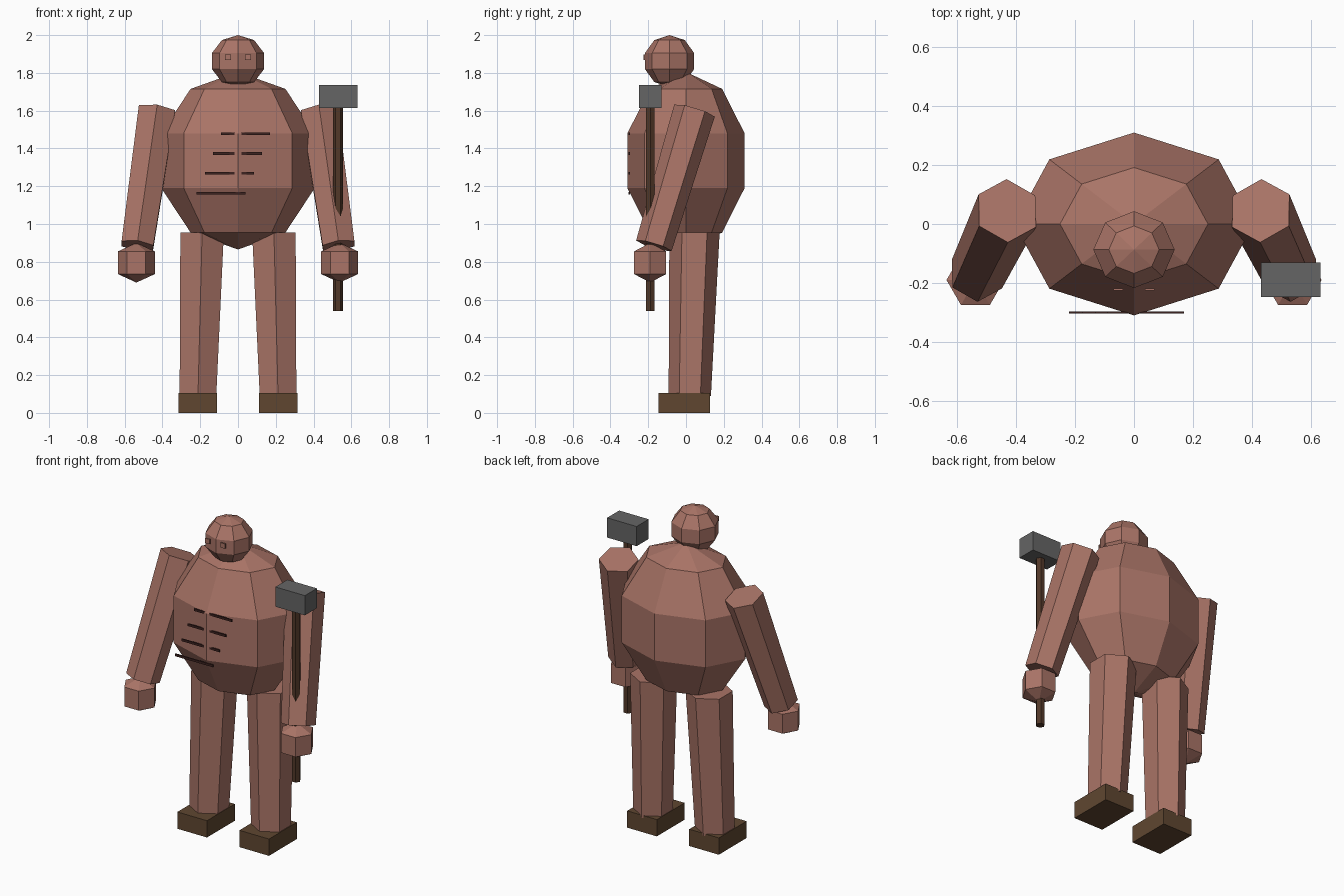
import bpy, bmesh, math
from mathutils import Vector

if "Cube" in bpy.data.objects:
    bpy.data.objects.remove(bpy.data.objects["Cube"])


def material(name, rgb):
    m = bpy.data.materials.new(name)
    m.diffuse_color = (*rgb, 1)
    m.use_nodes = True
    m.node_tree.nodes["Principled BSDF"].inputs["Base Color"].default_value = m.diffuse_color
    return m


SKIN = material("clay skin", (0.40, 0.175, 0.135))
BROWN = material("boot brown", (0.115, 0.062, 0.030))
WOOD = material("handle wood", (0.085, 0.040, 0.022))
GREY = material("hammer grey", (0.13, 0.13, 0.13))
DARK = material("dark marking", (0.045, 0.016, 0.014))


def finish(name, bm, mat):
    bmesh.ops.recalc_face_normals(bm, faces=bm.faces)
    me = bpy.data.meshes.new(name)
    bm.to_mesh(me)
    bm.free()
    me.materials.append(mat)
    ob = bpy.data.objects.new(name, me)
    bpy.context.collection.objects.link(ob)
    return ob


def box(name, lo, hi, mat):
    bm = bmesh.new()
    bmesh.ops.create_cube(bm, size=1)
    for v in bm.verts:
        v.co = Vector([l + (c + 0.5) * (h - l) for c, l, h in zip(v.co, lo, hi)])
    return finish(name, bm, mat)


def ball(name, centre, radii, mat, segments=8, rings=5):
    bm = bmesh.new()
    bmesh.ops.create_uvsphere(bm, u_segments=segments, v_segments=rings, radius=1)
    for v in bm.verts:
        v.co = Vector([c + r * p for c, r, p in zip(centre, radii, v.co)])
    return finish(name, bm, mat)


def loft(name, rings, mat, sides=6, start=math.pi / 2, axis=None):
    """Join rings given as (centre, radius); a zero radius makes a point."""
    bm = bmesh.new()
    turn = Vector((0, 0, 1)).rotation_difference(Vector(axis or (0, 0, 1)))
    loops = []
    for centre, r in rings:
        angles = [start + math.tau * i / sides for i in range(sides)]
        loops.append([bm.verts.new(Vector(centre) + turn @ Vector((r * math.cos(a), r * math.sin(a), 0)))
                      for a in angles])
    for a, b in zip(loops, loops[1:]):
        for i in range(sides):
            j = (i + 1) % sides
            bm.faces.new((a[i], a[j], b[j], b[i]))
    bm.faces.new(loops[0][::-1])
    bm.faces.new(loops[-1])
    bmesh.ops.remove_doubles(bm, verts=bm.verts, dist=1e-5)
    return finish(name, bm, mat)


# Body and head
ball("torso", (0, 0, 1.335), (0.427, 0.326, 0.47), SKIN)
ball("head", (0, -0.087, 1.8625), (0.145, 0.137, 0.1375), SKIN)

# Paired limbs
for s, side in ((-1, "right"), (1, "left")):
    loft(side + "_leg", [((s * 0.212, 0.02, 0.09), 0.112), ((s * 0.19, 0.045, 0.955), 0.133)], SKIN)
    x0, x1 = sorted((s * 0.111, s * 0.314))
    box(side + "_foot", (x0, -0.145, 0), (x1, 0.127, 0.104), BROWN)
    low, high = Vector((s * 0.533, -0.17, 0.885)), Vector((s * 0.43, 0.045, 1.6))
    loft(side + "_arm", [(low, 0.098), (high, 0.112)], SKIN, axis=high - low)
    hand = [(0.69, 0), (0.735, 0.098), (0.855, 0.098), (0.9, 0)]
    loft(side + "_hand", [((s * 0.538, -0.19, z), r) for z, r in hand], SKIN, start=0)
    box(side + "_eye", (s * 0.053 - 0.016, -0.226, 1.868), (s * 0.053 + 0.016, -0.218, 1.898), SKIN)

# Slanted row of chest markings, sinking into the front ridge of the torso
for i, x in enumerate((-0.09, -0.132, -0.175, -0.22)):
    z = 1.478 - i * 0.105
    box("chest_mark_%d" % (i + 1), (x, -0.304, z - 0.007), (x + 0.26, -0.296, z + 0.007), DARK)

# Hammer
loft("hammer_handle", [((0.53, -0.188, 0.54), 0.026), ((0.53, -0.188, 1.65), 0.026)], WOOD, start=0)
box("hammer_head", (0.43, -0.248, 1.615), (0.632, -0.13, 1.737), GREY)
